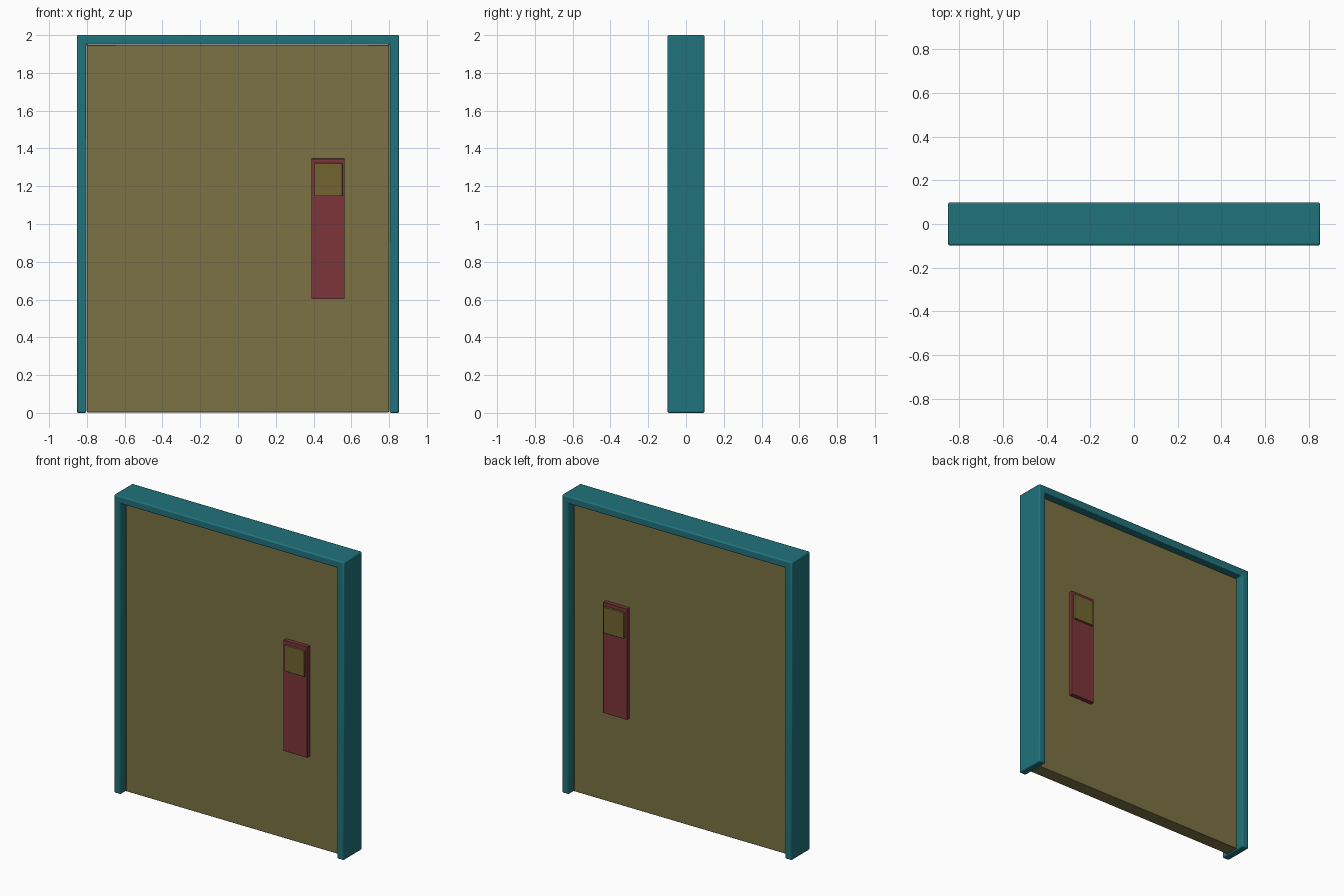
import bpy, bmesh, math

if "Cube" in bpy.data.objects:
    bpy.data.objects.remove(bpy.data.objects["Cube"])

def material(name, rgb):
    m = bpy.data.materials.new(name)
    m.diffuse_color = (*rgb, 1)
    m.use_nodes = True
    m.node_tree.nodes["Principled BSDF"].inputs["Base Color"].default_value = m.diffuse_color
    return m

TEAL = material("teal_paint", (0.015, 0.17, 0.20))
OLIVE = material("olive_panel", (0.20, 0.17, 0.06))
RED = material("red_plate", (0.20, 0.035, 0.042))
GOLD = material("gold_pad", (0.17, 0.13, 0.03))

def prism(name, outline, y0, y1, mat, bevel):
    """Extrude an x-z outline from y0 to y1 and soften its edges."""
    bm = bmesh.new()
    face = bm.faces.new([bm.verts.new((x, y0, z)) for x, z in outline])
    ext = bmesh.ops.extrude_face_region(bm, geom=[face])["geom"]
    for v in ext:
        if isinstance(v, bmesh.types.BMVert):
            v.co.y = y1
    bmesh.ops.recalc_face_normals(bm, faces=bm.faces)
    mesh = bpy.data.meshes.new(name)
    bm.to_mesh(mesh)
    bm.free()
    mesh.materials.append(mat)
    ob = bpy.data.objects.new(name, mesh)
    bpy.context.collection.objects.link(ob)
    if bevel:
        mod = ob.modifiers.new("bevel", "BEVEL")
        mod.width, mod.segments = bevel, 2
    return ob

def rect(x0, x1, z0, z1):
    return [(x0, z0), (x1, z0), (x1, z1), (x0, z1)]

# Frame: one continuous arch of two jambs and a header
W, I, H, T = 0.853, 0.803, 2.0, 1.95
prism("door_frame", [(-W, 0), (-W, H), (W, H), (W, 0), (I, 0), (I, T), (-I, T), (-I, 0)],
      -0.098, 0.098, TEAL, 0.008)

# Door leaf
prism("door_leaf", rect(-0.8, 0.8, 0.003, 1.948), -0.045, 0.045, OLIVE, 0.003)

# Handle plate and raised pad on each face
for side, s in (("front", -1), ("back", 1)):
    prism(side + "_handle_plate", rect(0.388, 0.565, 0.602, 1.346), s * 0.04, s * 0.072, RED, 0.002)
    prism(side + "_handle_pad", rect(0.404, 0.552, 1.147, 1.322), s * 0.065, s * 0.086, GOLD, 0.002)

# Smooth shading with sharp edges kept
for ob in bpy.context.collection.objects:
    ob.select_set(True)
    bpy.context.view_layer.objects.active = ob
bpy.ops.object.shade_smooth_by_angle(angle=math.radians(30))
